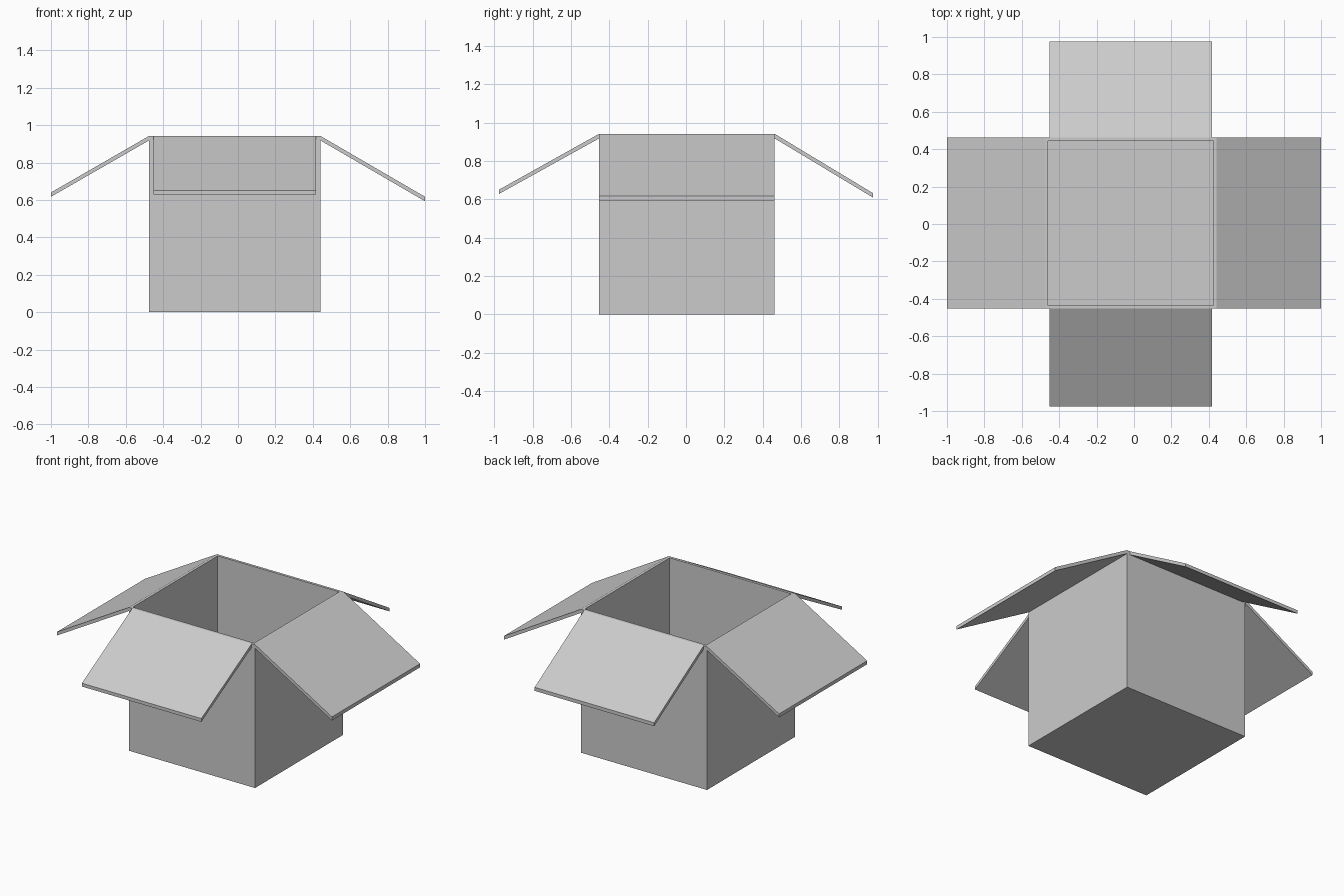
import bpy
import bmesh

if "Cube" in bpy.data.objects:
    bpy.data.objects.remove(bpy.data.objects["Cube"])

X0, X1 = -0.476, 0.441      # outer box walls
Y0, Y1 = -0.453, 0.462
H, T = 0.942, 0.024         # box height, cardboard thickness


def finish(name, bm):
    bmesh.ops.recalc_face_normals(bm, faces=bm.faces)
    mesh = bpy.data.meshes.new(name)
    bm.to_mesh(mesh)
    bm.free()
    obj = bpy.data.objects.new(name, mesh)
    bpy.context.collection.objects.link(obj)
    return obj


def box_shell():
    """Open box: a block whose top is inset and pushed down to the floor."""
    bm = bmesh.new()
    bmesh.ops.create_cube(bm, size=1)
    for v in bm.verts:
        v.co = (X1 if v.co.x > 0 else X0,
                Y1 if v.co.y > 0 else Y0,
                H if v.co.z > 0 else 0)
    bm.normal_update()
    top = max(bm.faces, key=lambda f: f.calc_center_median().z)
    bmesh.ops.inset_region(bm, faces=[top], thickness=T)
    ext = bmesh.ops.extrude_discrete_faces(bm, faces=[top])
    for v in ext["faces"][0].verts:
        v.co.z = T
    return finish("box_body", bm)


def flap(name, axis, hinge, tip, tip_top, tip_low, a, b):
    """Sloping slab: a side profile across `axis`, extruded from a to b."""
    profile = [(hinge, H), (tip, tip_top), (tip, tip_low), (hinge, H - T)]
    bm = bmesh.new()

    def place(p, w):
        return (p[0], w, p[1]) if axis == "x" else (w, p[0], p[1])

    face = bm.faces.new([bm.verts.new(place(p, a)) for p in profile])
    ext = bmesh.ops.extrude_face_region(bm, geom=[face])
    verts = [g for g in ext["geom"] if isinstance(g, bmesh.types.BMVert)]
    shift = (0, b - a, 0) if axis == "x" else (b - a, 0, 0)
    bmesh.ops.translate(bm, verts=verts, vec=shift)
    return finish(name, bm)


# Open-topped box
box_shell()

# Side flaps span the full depth, front and back flaps span the inner width
flap("left_flap", "x", X0, -1.0, 0.640, 0.617, Y0, Y1)
flap("right_flap", "x", X1, 1.0, 0.617, 0.593, Y0, Y1)
flap("front_flap", "y", Y0, -0.976, 0.650, 0.628, X0 + T, X1 - T)
flap("back_flap", "y", Y1, 0.976, 0.632, 0.609, X0 + T, X1 - T)
